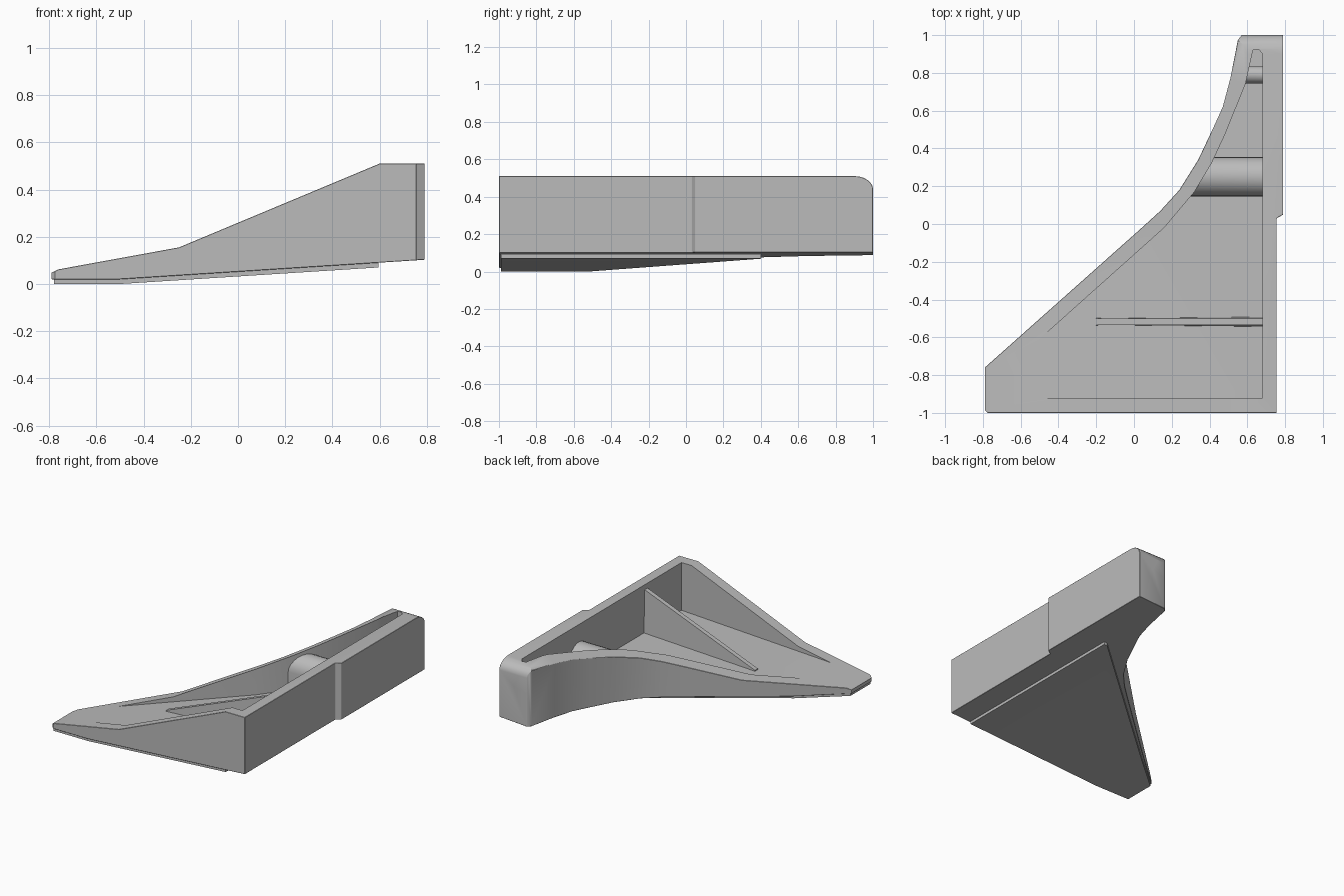
import bpy, bmesh, math

cube = bpy.data.objects.get("Cube")
if cube:
    bpy.data.objects.remove(cube, do_unlink=True)

grey = bpy.data.materials.new("plain grey")
grey.use_nodes = True
grey.diffuse_color = (0.5, 0.5, 0.5, 1)
grey.node_tree.nodes["Principled BSDF"].inputs["Base Color"].default_value = (0.5, 0.5, 0.5, 1)


def prism(name, pts, start, end, axis="z"):
    """Extrude a 2D polygon along an axis."""
    place = {"x": lambda a, b, t: (t, a, b),
             "y": lambda a, b, t: (a, t, b),
             "z": lambda a, b, t: (a, b, t)}[axis]
    bm = bmesh.new()
    face = bm.faces.new([bm.verts.new(place(a, b, start)) for a, b in pts])
    moved = bmesh.ops.extrude_face_region(bm, geom=[face])["geom"]
    for v in moved:
        if isinstance(v, bmesh.types.BMVert):
            v.co["xyz".index(axis)] = end
    bmesh.ops.recalc_face_normals(bm, faces=bm.faces)
    mesh = bpy.data.meshes.new(name)
    bm.to_mesh(mesh)
    bm.free()
    mesh.materials.append(grey)
    obj = bpy.data.objects.new(name, mesh)
    bpy.context.collection.objects.link(obj)
    return obj


def boolean(obj, cutter, operation):
    mod = obj.modifiers.new(operation.lower(), "BOOLEAN")
    mod.operation, mod.object, mod.solver = operation, cutter, "EXACT"


def bevel(obj, width, segments=1):
    mod = obj.modifiers.new("soft edges", "BEVEL")
    mod.width, mod.segments = width, segments
    mod.limit_method, mod.angle_limit = "ANGLE", math.radians(50)


def apply(obj, *helpers):
    """Bake the modifiers and drop the helpers."""
    deps = bpy.context.evaluated_depsgraph_get()
    obj.data = bpy.data.meshes.new_from_object(obj.evaluated_get(deps))
    obj.modifiers.clear()
    for h in helpers:
        bpy.data.objects.remove(h, do_unlink=True)


# Body: plan outline trimmed by its side and end profiles
outline = [(-0.79, -0.985), (-0.775, -1), (0.755, -1), (0.755, 0.03), (0.79, 0.05),
           (0.79, 1), (0.57, 1), (0.55, 0.975), (0.51, 0.77), (0.47, 0.62), (0.42, 0.51),
           (0.34, 0.34), (0.24, 0.18), (0.14, 0.07), (0.03, -0.03), (-0.79, -0.76)]
side = [(-0.85, 0.02), (-0.5, 0.02), (0.75, 0.1), (0.85, 0.107), (0.85, 0.51),
        (0.6, 0.51), (-0.25, 0.155), (-0.76, 0.062), (-0.85, 0.02)][:-1]
corner = [(0.9 + 0.1 * math.sin(a), 0.44 + 0.07 * math.cos(a))
          for a in (math.pi * i / 12 for i in range(7))]
end = [(-1.1, -0.1), (1, -0.1)] + corner[::-1] + [(-1.1, 0.51 + 0.001)]

body = prism("wedge_body", outline, -0.1, 0.7)
side_trim = prism("side_trim", side, -1.2, 1.2, "y")
end_trim = prism("end_trim", end, -1, 1, "x")
boolean(body, side_trim, "INTERSECT")
boolean(body, end_trim, "INTERSECT")
bevel(body, 0.012)
apply(body, side_trim, end_trim)

# Pocket with a gently sloping floor
inner = [(-0.6, -0.92), (0.68, -0.92), (0.68, 0.9), (0.66, 0.925), (0.63, 0.92),
         (0.59, 0.74), (0.48, 0.47), (0.41, 0.32), (0.32, 0.17), (0.16, -0.02),
         (-0.5, -0.61), (-0.6, -0.7)]


def floor(x):
    return 0.107 + 0.05 * (x + 0.5)


pocket = prism("pocket", inner, 0, 0.8)
for v in pocket.data.vertices:
    if v.co.z < 0.1:
        v.co.z = floor(v.co.x)
boolean(body, pocket, "DIFFERENCE")
apply(body, pocket)

# Foot pad under the body
pad_side = [(-0.78, 0), (-0.5, 0), (0.595, 0.07), (0.595, 0.11), (-0.5, 0.04), (-0.78, 0.04)]
pad = prism("foot_pad", [(-0.78, -0.99), (0.595, -0.99), (0.595, 0.4), (0.57, 0.4),
                         (-0.78, -0.76)], -0.1, 0.3)
pad_trim = prism("pad_trim", pad_side, -1.2, 1.2, "y")
boolean(pad, pad_trim, "INTERSECT")
apply(pad, pad_trim)

# Tapered rib across the pocket
rib = prism("tapered_rib", [(-0.2, 0.1), (0.7, 0.1), (0.7, 0.48), (0.67, 0.47), (-0.2, 0.128)],
            -0.545, -0.49, "y")
for v in rib.data.vertices:
    if v.co.z > 0.11:
        v.co.y = -0.517 + (v.co.y + 0.517) * 0.6

# Rounded cross ridges between the curved wall and the tall wall
def ridge(name, x, y, half, top):
    arch = [(y + half * math.cos(a), top - half + half * math.sin(a))
            for a in (math.pi * i / 12 for i in range(13))]
    obj = prism(name, [(y - half, 0.12), (y + half, 0.12)] + arch, x, 0.7, "x")
    # Follow the curved wall at the outer end
    for v in obj.data.vertices:
        if v.co.x < 0.69:
            v.co.x += (v.co.y - y) * 0.6
    return obj


ridges = [ridge("wide_ridge", 0.35, 0.25, 0.105, 0.385),
          ridge("narrow_ridge", 0.58, 0.79, 0.045, 0.42)]

# Shading
for obj in [body, pad, rib] + ridges:
    bpy.ops.object.select_all(action="DESELECT")
    obj.select_set(True)
    bpy.context.view_layer.objects.active = obj
    bpy.ops.object.shade_smooth_by_angle(angle=math.radians(30))
